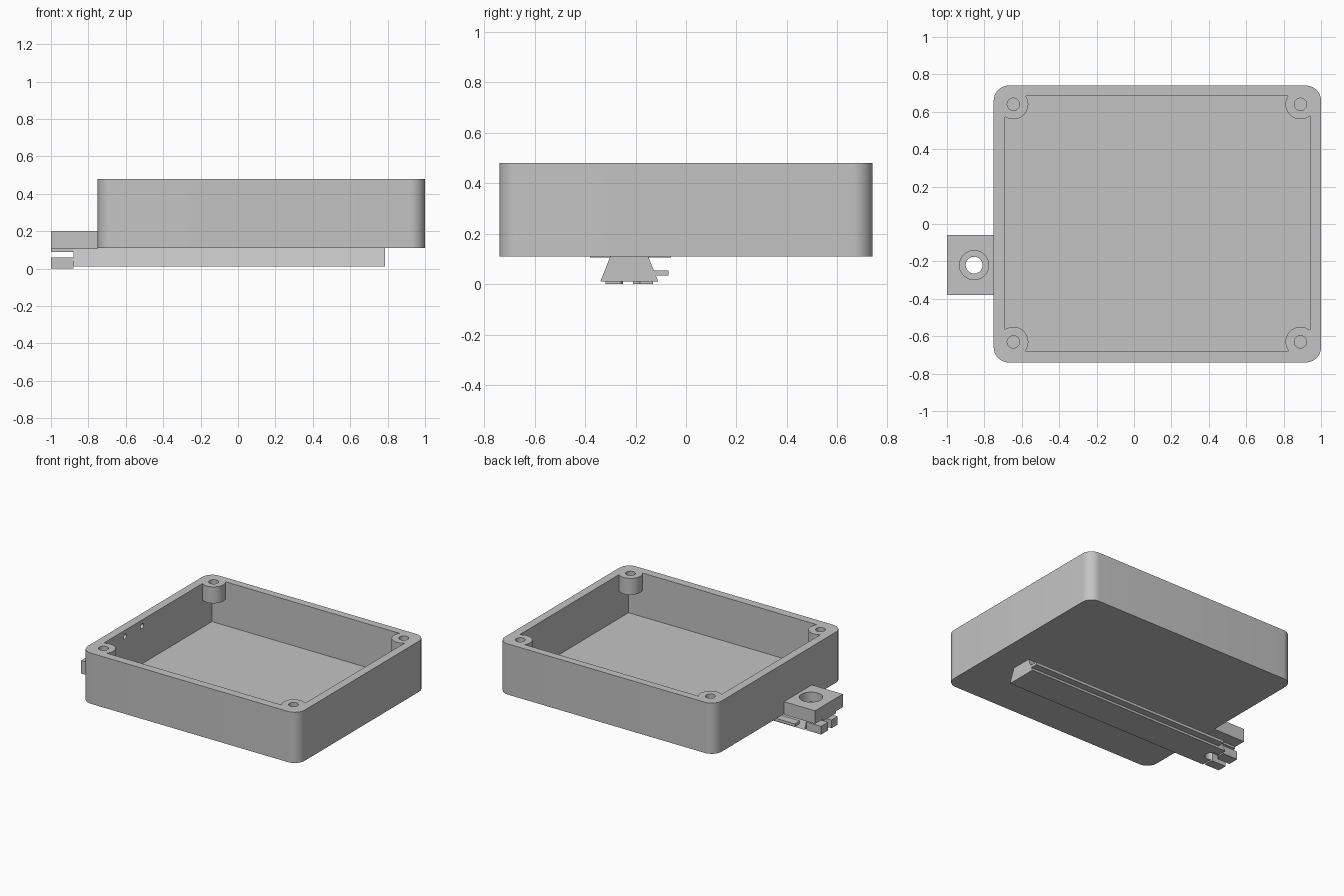
import bpy
import bmesh
import math
from mathutils import Matrix

cube = bpy.data.objects.get("Cube")
if cube:
    bpy.data.objects.remove(cube, do_unlink=True)

grey = bpy.data.materials.new("light_grey")
grey.use_nodes = True
colour = (0.55, 0.55, 0.55, 1)
grey.diffuse_color = colour
grey.node_tree.nodes["Principled BSDF"].inputs["Base Color"].default_value = colour


def prism(name, points, start, end, axis="z"):
    """Extrude a closed outline along z, or a (y, z) outline along x."""
    bm = bmesh.new()
    place = (lambda a, b: (a, b, start)) if axis == "z" else (lambda a, b: (start, a, b))
    face = bm.faces.new([bm.verts.new(place(a, b)) for a, b in points])
    extruded = bmesh.ops.extrude_face_region(bm, geom=[face])["geom"]
    step = (0, 0, end - start) if axis == "z" else (end - start, 0, 0)
    moved = [v for v in extruded if isinstance(v, bmesh.types.BMVert)]
    bmesh.ops.translate(bm, verts=moved, vec=step)
    bmesh.ops.recalc_face_normals(bm, faces=bm.faces)
    mesh = bpy.data.meshes.new(name)
    bm.to_mesh(mesh)
    bm.free()
    mesh.materials.append(grey)
    obj = bpy.data.objects.new(name, mesh)
    bpy.context.collection.objects.link(obj)
    return obj


def box(name, x0, x1, y0, y1, z0, z1):
    return prism(name, [(x0, y0), (x1, y0), (x1, y1), (x0, y1)], z0, z1)


def circle(cx, cy, r, n=40):
    angles = [2 * math.pi * i / n for i in range(n)]
    return [(cx + r * math.cos(a), cy + r * math.sin(a)) for a in angles]


def rounded_rect(x0, x1, y0, y1, r, n=10):
    points = []
    corners = [(x1 - r, y1 - r), (x0 + r, y1 - r), (x0 + r, y0 + r), (x1 - r, y0 + r)]
    for quarter, (cx, cy) in enumerate(corners):
        for i in range(n + 1):
            a = (quarter + i / n) * math.pi / 2
            points.append((cx + r * math.cos(a), cy + r * math.sin(a)))
    return points


def activate(obj):
    bpy.ops.object.select_all(action="DESELECT")
    obj.select_set(True)
    bpy.context.view_layer.objects.active = obj


def cut(target, *cutters):
    for cutter in cutters:
        activate(target)
        mod = target.modifiers.new("cut", "BOOLEAN")
        mod.operation = "DIFFERENCE"
        mod.solver = "EXACT"
        mod.object = cutter
        bpy.ops.object.modifier_apply(modifier=mod.name)
        bpy.data.objects.remove(cutter, do_unlink=True)


def finish(obj):
    activate(obj)
    bpy.ops.object.shade_smooth_by_angle(angle=math.radians(30))


# Open tray, with the cavity shaped around four hanging screw bosses
FLOOR, RIM, BASE = 0.16, 0.48, 0.11
tray = prism("tray", rounded_rect(-0.75, 1, -0.74, 0.74, 0.08), BASE, RIM)
cavity = box("cavity", -0.69, 0.94, -0.68, 0.685, FLOOR, 0.6)
screws = [(x, y) for x in (-0.645, 0.89) for y in (-0.63, 0.64)]
cut(cavity, *[prism("boss", circle(x, y, 0.08), 0.36, 0.7) for x, y in screws])
cut(tray, cavity)
cut(tray, *[prism("screw_hole", circle(x, y, 0.033), 0.3, 0.6) for x, y in screws])

# Two small blind holes on the inside of the end wall
cut(tray, *[prism("wall_hole", circle(y, 0.435, 0.018, 16), -0.72, -0.6, "x")
            for y in (-0.32, -0.12)])
finish(tray)

# Mounting lug with a counterbored hole
HX, HY = -0.855, -0.22
lug = box("mounting_lug", -1, -0.75, -0.38, -0.06, 0.105, 0.2)
cut(lug, prism("counterbore", circle(HX, HY, 0.078), 0.13, 0.3),
    prism("bore", circle(HX, HY, 0.045), 0, 0.3))
finish(lug)

# Dovetail rail under the tray, with a thin ridge along its back side
rail = prism("dovetail_rail", [(-0.34, 0.01), (-0.11, 0.01), (-0.15, BASE), (-0.30, BASE)],
             -0.88, 0.785, "x")
cut(rail, prism("bore", circle(HX, HY, 0.045), -0.1, 0.3))
finish(rail)
box("rail_ridge", -0.83, 0.785, -0.15, -0.07, 0.035, 0.055)

# Upper and lower jaws at the rail's end
upper = box("upper_jaw", -1, -0.88, -0.30, -0.15, 0.09, 0.105)
cut(upper, prism("bore", circle(HX, HY, 0.045), -0.1, 0.3))
finish(upper)
lower = box("lower_jaw", -1, -0.88, -0.32, -0.13, 0, 0.06)
cut(lower, box("slot", -1.1, HX, -0.25, -0.21, -0.1, 0.2),
    prism("bore", circle(HX, HY, 0.045), -0.1, 0.3))
finish(lower)
